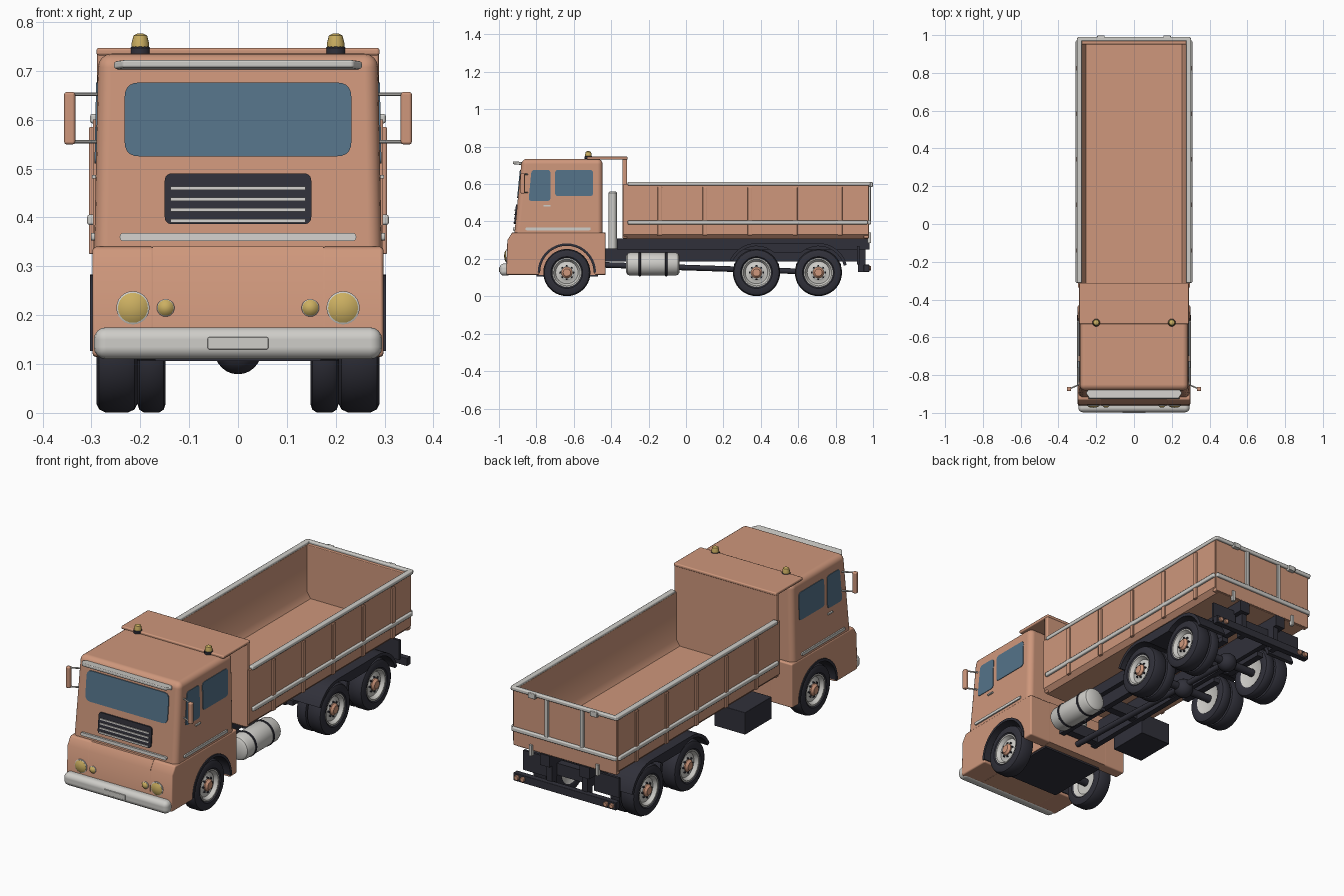
import bpy, bmesh, math
from mathutils import Vector

if "Cube" in bpy.data.objects:
    bpy.data.objects.remove(bpy.data.objects["Cube"])


def material(name, rgb):
    m = bpy.data.materials.new(name)
    m.use_nodes = True
    m.diffuse_color = (*rgb, 1)
    m.node_tree.nodes["Principled BSDF"].inputs["Base Color"].default_value = (*rgb, 1)
    return m


ORANGE = material("orange paint", (0.62, 0.31, 0.2))
SILVER = material("silver trim", (0.62, 0.61, 0.58))
BLACK = material("dark rubber", (0.03, 0.03, 0.042))
GLASS = material("blue glass", (0.09, 0.17, 0.25))
AMBER = material("amber lamp", (0.6, 0.43, 0.12))
SIDES = (("left", 1), ("right", -1))


def finish(name, bm, mat, bevel=0, segments=2):
    bmesh.ops.recalc_face_normals(bm, faces=bm.faces)
    mesh = bpy.data.meshes.new(name)
    bm.to_mesh(mesh)
    bm.free()
    mesh.materials.append(mat)
    ob = bpy.data.objects.new(name, mesh)
    bpy.context.collection.objects.link(ob)
    bpy.ops.object.select_all(action="DESELECT")
    ob.select_set(True)
    bpy.context.view_layer.objects.active = ob
    bpy.ops.object.shade_smooth_by_angle(angle=math.radians(35))
    if bevel:
        mod = ob.modifiers.new("rounded edges", "BEVEL")
        mod.width, mod.segments, mod.limit_method = bevel, segments, "ANGLE"
        mod.angle_limit = math.radians(40)
        mod.harden_normals = True
    return ob


def prism(name, outline, place, d0, d1, mat, bevel=0, segments=2):
    """Extrude a 2D outline from depth d0 to d1; place maps (u, v, d) to space."""
    bm = bmesh.new()
    rings = [[bm.verts.new(place(u, v, d)) for u, v in outline] for d in (d0, d1)]
    bm.faces.new(rings[0])
    bm.faces.new(rings[1])
    for i in range(len(outline)):
        bm.faces.new((rings[0][i - 1], rings[0][i], rings[1][i], rings[1][i - 1]))
    return finish(name, bm, mat, bevel, segments)


def box(name, x, y, z, mat, bevel=0, segments=2):
    outline = [(x[0], z[0]), (x[1], z[0]), (x[1], z[1]), (x[0], z[1])]
    return prism(name, outline, lambda u, v, d: (u, d, v), *y, mat, bevel, segments)


def lathe(name, profile, centre, axis, mat, steps=32):
    """Spin (radius, distance along axis) points around an axis."""
    turn = Vector((0, 0, 1)).rotation_difference(Vector(axis))
    bm = bmesh.new()
    rings = []
    for r, h in profile:
        ring = [(r * math.cos(a), r * math.sin(a), h) for a in
                (math.tau * i / steps for i in range(steps))]
        rings.append([bm.verts.new(turn @ Vector(p) + Vector(centre)) for p in ring])
    for a, b in zip(rings, rings[1:]):
        for i in range(steps):
            bm.faces.new((a[i - 1], a[i], b[i], b[i - 1]))
    bmesh.ops.remove_doubles(bm, verts=bm.verts, dist=0.00005)
    return finish(name, bm, mat)


def rod(name, start, end, r, mat, steps=12):
    axis = Vector(end) - Vector(start)
    n = axis.length
    e = min(r * 0.3, n * 0.2)
    return lathe(name, [(0, 0), (r - e, 0), (r, e), (r, n - e), (r - e, n), (0, n)],
                 start, axis, mat, steps)


def rounded(points, r, steps=5):
    """Round the corners of a 2D outline."""
    out = []
    for i, p in enumerate(points):
        p = Vector(p)
        a = p + (Vector(points[i - 1]) - p).normalized() * r
        b = p + (Vector(points[(i + 1) % len(points)]) - p).normalized() * r
        for t in (k / steps for k in range(steps + 1)):
            out.append(tuple(a * (1 - t) ** 2 + p * 2 * t * (1 - t) + b * t * t))
    return out


def rect(u0, u1, v0, v1):
    return [(u0, v0), (u1, v0), (u1, v1), (u0, v1)]


def arc(y, z, r, a0, a1, n=12):
    angles = [math.radians(a0 + (a1 - a0) * i / n) for i in range(n + 1)]
    return [(y + r * math.cos(a), z + r * math.sin(a)) for a in angles]


def cab_front(x, z, d):
    return (x, -0.917 + 0.0974 * (z - 0.34) - d, z)


def cab_side(s):
    return lambda y, z, d: (s * (0.294 - 0.02 * (z - 0.34) + d), y, z)


def across(y, z, d):
    return (d, y, z)


# Cab: tapered upper shell and a wider lower shell with wheel arches
AXLE_Z, FRONT_Y, REAR_YS = 0.127, -0.637, (0.377, 0.708)
upper = [(-0.92, 0.31), (-0.446, 0.31), (-0.446, 0.735), (-0.878, 0.735)]
prism("cab_upper", upper, lambda y, z, d: (d * (0.294 - 0.02 * (z - 0.34)), y, z),
      -1, 1, ORANGE, 0.028, 4)
lower = [(-0.962, 0.115)] + arc(FRONT_Y, AXLE_Z, 0.148, 185, -5, 20) + \
        [(-0.43, 0.115), (-0.43, 0.34), (-0.93, 0.34), (-0.955, 0.3)]
for side, s in SIDES:
    prism("cab_lower_" + side, lower, across, s * 0.17, s * 0.298, ORANGE, 0.008)
    liner = arc(FRONT_Y, AXLE_Z, 0.156, 0, 180, 20) + arc(FRONT_Y, AXLE_Z, 0.143, 180, 0, 20)
    prism("front_wheel_arch_" + side, liner, across, s * 0.17, s * 0.303, BLACK)
nose = [(-0.962, 0.115), (-0.43, 0.115), (-0.43, 0.34), (-0.93, 0.34), (-0.955, 0.3)]
prism("cab_lower_middle", nose, across, -0.175, 0.175, ORANGE)
box("engine_tray", (-0.17, 0.17), (-0.8, -0.47), (0.106, 0.2), BLACK)

# Cab front: windscreen, grille, trim, visor, lamps, bumper
prism("windscreen", rounded(rect(-0.232, 0.232, 0.525, 0.676), 0.03), cab_front, -0.01, 0.004, GLASS)
prism("grille", rounded(rect(-0.15, 0.15, 0.386, 0.49), 0.016), cab_front, -0.01, 0.007, BLACK)
for z in (0.393, 0.415, 0.437, 0.459):
    prism("grille_bar", rect(-0.138, 0.138, z - 0.003, z + 0.004), cab_front, 0, 0.011, SILVER)
prism("front_trim", rounded(rect(-0.242, 0.242, 0.352, 0.368), 0.007), cab_front, -0.005, 0.01, SILVER)
visor = [(-0.24, -0.875), (0.24, -0.875), (0.255, -0.895), (0.235, -0.925), (-0.235, -0.925), (-0.255, -0.895)]
prism("sun_visor", visor, lambda x, y, d: (x, y, d - 0.1 * (y + 0.9)), 0.704, 0.72, SILVER, 0.005)
box("bumper", (-0.295, 0.295), (-0.997, -0.935), (0.11, 0.175), SILVER, 0.025, 4)
prism("number_plate", rounded(rect(-0.062, 0.062, 0.13, 0.155), 0.004),
      lambda x, z, d: (x, d, z), -1.0, -0.99, SILVER, 0.002)
for side, s in SIDES:
    for x, r in ((0.215, 0.034), (0.148, 0.018)):
        at = (s * x, -0.95, 0.215)
        lathe("lamp_ring_" + side, [(0, 0), (r, 0), (r, 0.012), (r * 0.88, 0.014), (0, 0.014)],
              at, (0, -1, 0), SILVER, 24)
        lathe("headlamp_" + side, [(r * 0.9, 0), (r * 0.9, 0.014), (r * 0.6, 0.02), (0, 0.023)],
              at, (0, -1, 0), AMBER, 24)

# Cab sides: windows, trim, handles, mirrors, roof beacons
for side, s in SIDES:
    flat = cab_side(s)
    quarter = [(-0.842, 0.51), (-0.725, 0.51), (-0.725, 0.676), (-0.826, 0.676)]
    prism("door_window_" + side, rounded(quarter, 0.018), flat, -0.01, 0.003, GLASS)
    prism("rear_window_" + side, rounded(rect(-0.7, -0.497, 0.535, 0.676), 0.018), flat, -0.01, 0.003, GLASS)
    prism("side_trim_" + side, rounded(rect(-0.858, -0.51, 0.353, 0.368), 0.006), flat, -0.005, 0.007, SILVER)
    prism("door_handle_" + side, rect(-0.762, -0.725, 0.48, 0.487), flat, -0.005, 0.008, SILVER)
    box("mirror_" + side, sorted((s * 0.333, s * 0.356)), (-0.885, -0.862), (0.549, 0.657), ORANGE, 0.006)
    for z in (0.555, 0.652):
        rod("mirror_arm", (s * 0.28, -0.845, z), (s * 0.342, -0.873, z), 0.004, SILVER, 8)
    rod("beacon_base_" + side, (s * 0.2, -0.522, 0.732), (s * 0.2, -0.522, 0.75), 0.021, BLACK)
    lathe("beacon_" + side, [(0.018, 0), (0.018, 0.014), (0.014, 0.03), (0.006, 0.034), (0, 0.034)],
          (s * 0.2, -0.522, 0.742), (0, 0, 1), AMBER, 16)

# Tipper body: hollow trough, headboard with canopy, tailgate
half = [(-0.297, 0.6), (-0.297, 0.33), (-0.275, 0.307)]
inner = [(-0.275, 0.6), (-0.275, 0.36), (-0.255, 0.33)]
trough = half + [(-x, z) for x, z in half[::-1]] + [(-x, z) for x, z in inner] + inner[::-1]
prism("tipper_trough", trough, lambda x, z, d: (x, d, z), -0.335, 0.972, ORANGE)
box("headboard", (-0.288, 0.288), (-0.34, -0.315), (0.31, 0.74), ORANGE, 0.005)
box("canopy", (-0.29, 0.29), (-0.53, -0.312), (0.731, 0.747), ORANGE, 0.006)
box("tailgate", (-0.293, 0.293), (0.95, 0.978), (0.31, 0.6), ORANGE, 0.004)
for side, s in SIDES:
    for i in range(5):
        y = -0.14 + 0.241 * i
        box("side_rib_" + side, sorted((s * 0.29, s * 0.305)), (y - 0.012, y + 0.012), (0.325, 0.585), ORANGE, 0.003)
    box("top_rail_" + side, sorted((s * 0.276, s * 0.303)), (-0.312, 0.985), (0.592, 0.612), SILVER, 0.006)
    box("side_rail_" + side, sorted((s * 0.29, s * 0.309)), (-0.312, 0.972), (0.384, 0.406), SILVER, 0.006)
    box("tailgate_rib_" + side, sorted((s * 0.09, s * 0.11)), (0.97, 0.988), (0.39, 0.6), SILVER, 0.004)
    box("tailgate_hinge_" + side, sorted((s * 0.155, s * 0.195)), (0.975, 0.999), (0.584, 0.61), SILVER, 0.004)
    box("tailgate_latch_" + side, sorted((s * 0.18, s * 0.195)), (0.97, 0.988), (0.285, 0.34), SILVER)
box("tailgate_top_rail", (-0.3, 0.3), (0.968, 0.99), (0.592, 0.612), SILVER, 0.006)
box("tailgate_low_rail", (-0.295, 0.295), (0.97, 0.99), (0.384, 0.406), SILVER, 0.006)

# Chassis
for side, s in SIDES:
    box("chassis_rail_" + side, sorted((s * 0.085, s * 0.115)), (-0.85, 0.95), (0.185, 0.255), BLACK)
    box("subframe_" + side, sorted((s * 0.085, s * 0.14)), (-0.37, 0.98), (0.25, 0.308), BLACK)
    for y in REAR_YS:
        box("spring_" + side, sorted((s * 0.095, s * 0.13)), (y - 0.12, y + 0.12), (0.15, 0.175), BLACK)
    fender = (arc(REAR_YS[0], AXLE_Z, 0.157, 155, 90) + arc(REAR_YS[1], AXLE_Z, 0.157, 90, 15) +
              arc(REAR_YS[1], AXLE_Z, 0.141, 15, 130) + arc(REAR_YS[0], AXLE_Z, 0.141, 50, 155))
    prism("rear_fender_" + side, fender, across, s * 0.14, s * 0.297, BLACK)
    box("rear_panel_" + side, sorted((s * 0.13, s * 0.27)), (0.915, 0.928), (0.17, 0.27), BLACK)
    box("light_bar_bracket_" + side, sorted((s * 0.085, s * 0.115)), (0.92, 0.96), (0.13, 0.26), BLACK)
    for x in (0.235, 0.268):
        rod("tail_lamp_" + side, (s * x, 0.975, 0.15), (s * x, 0.99, 0.15), 0.013, ORANGE)
for y in (-0.4, -0.1, 0.2, 0.54, 0.9):
    box("cross_member", (-0.1, 0.1), (y - 0.02, y + 0.02), (0.19, 0.25), BLACK)
box("light_bar", (-0.29, 0.29), (0.95, 0.98), (0.13, 0.17), BLACK, 0.003)
rod("drive_shaft", (0, -0.5, 0.17), (0, REAR_YS[1], 0.13), 0.015, BLACK)

# Exhaust, fuel tank and battery box
rod("exhaust_stack", (0, -0.392, 0.25), (0, -0.392, 0.56), 0.022, SILVER, 16)
tank = [(0, 0), (0.045, 0), (0.057, 0.008), (0.062, 0.022), (0.062, 0.263), (0.057, 0.277), (0.045, 0.285), (0, 0.285)]
lathe("fuel_tank", tank, (0.215, -0.32, 0.172), (0, 1, 0), SILVER)
for y in (-0.255, -0.112):
    rod("tank_strap", (0.215, y, 0.172), (0.215, y + 0.014, 0.172), 0.065, BLACK, 32)
    box("tank_bracket", (0.1, 0.2), (y, y + 0.014), (0.17, 0.23), BLACK)
box("battery_box", (-0.285, -0.11), (-0.285, -0.07), (0.115, 0.228), BLACK, 0.003)


# Wheels: tyre, dished rim, hub and nuts
def wheel(name, x, y, s, w):
    at, out = (s * x, y, AXLE_Z), (s, 0, 0)
    side = [(0.076, w * 0.8), (0.085, w), (0.108, w), (0.12, w * 0.86), (0.126, w * 0.55)]
    tyre = [(r, -h) for r, h in side] + side[::-1] + [(0.076, -w * 0.8)]
    lathe(name + "_tyre", tyre, at, out, BLACK, 40)
    rim = [(0, -w * 0.5), (0.06, -w * 0.5), (0.078, -w * 0.85), (0.078, w * 0.9),
           (0.071, w * 0.88), (0.06, w * 0.45), (0.042, w * 0.5), (0.036, w * 0.6), (0, w * 0.6)]
    lathe(name + "_rim", rim, at, out, SILVER, 32)
    lathe(name + "_hub", [(0.03, 0), (0.03, w * 0.75), (0.02, w), (0, w)], at, out, ORANGE, 16)
    for i in range(8):
        a = math.tau * i / 8
        p = Vector((s * (x + w * 0.4), y + 0.036 * math.cos(a), AXLE_Z + 0.036 * math.sin(a)))
        rod(name + "_nut", p, p + Vector((s * w * 0.35, 0, 0)), 0.005, BLACK, 6)


for side, s in SIDES:
    wheel("front_wheel_" + side, 0.248, FRONT_Y, s, 0.042)
    for y in REAR_YS:
        wheel("rear_outer_wheel_" + side, 0.248, y, s, 0.042)
        wheel("rear_inner_wheel_" + side, 0.177, y, s, 0.029)
for y in (FRONT_Y, *REAR_YS):
    rod("axle", (-0.24, y, AXLE_Z), (0.24, y, AXLE_Z), 0.02, BLACK)
for y in REAR_YS:
    lathe("differential", arc(0, 0, 0.048, -90, 90), (0, y, AXLE_Z), (1, 0, 0), BLACK, 20)
